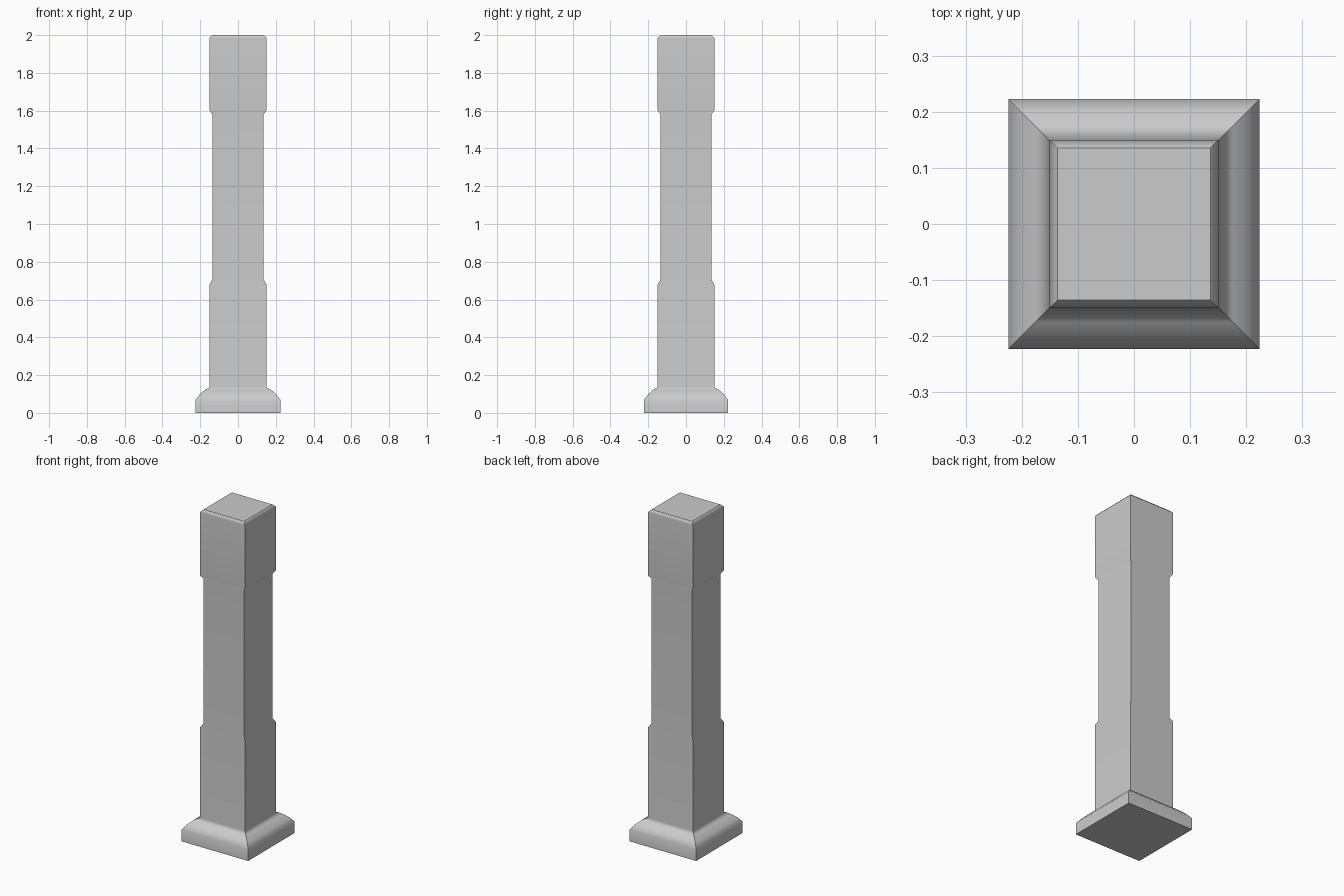
import bpy
import bmesh

default_cube = bpy.data.objects.get("Cube")
if default_cube:
    bpy.data.objects.remove(default_cube, do_unlink=True)

# Plain stone colour
stone = bpy.data.materials.new("stone_grey")
stone.use_nodes = True
colour = (0.6, 0.6, 0.6, 1)
stone.diffuse_color = colour
stone.node_tree.nodes["Principled BSDF"].inputs["Base Color"].default_value = colour

# Post profile as (half width, height): moulded foot, lower block, shaft, upper block
WIDE, NARROW = 0.151, 0.136
profile = [
    (0.224, 0), (0.224, 0.07), (0.202, 0.098), (0.176, 0.122), (WIDE, 0.135),
    (WIDE, 0.68), (NARROW, 0.705),
    (NARROW, 1.58), (WIDE, 1.602),
    (WIDE, 1.985), (NARROW, 2.0),
]
CORNERS = [(-1, -1), (1, -1), (1, 1), (-1, 1)]

# Square rings joined into one mitred body
bm = bmesh.new()
rings = [[bm.verts.new((sx * half, sy * half * 0.994, z)) for sx, sy in CORNERS]
         for half, z in profile]
for low, high in zip(rings, rings[1:]):
    for i in range(4):
        j = (i + 1) % 4
        bm.faces.new((low[i], low[j], high[j], high[i]))
        bm.edges.get((low[i], high[i])).smooth = False

# Flat end caps with crisp rims
for ring in (rings[0][::-1], rings[-1]):
    cap = bm.faces.new(ring)
    for edge in cap.edges:
        edge.smooth = False
for face in bm.faces:
    face.smooth = True
bmesh.ops.recalc_face_normals(bm, faces=bm.faces)

mesh = bpy.data.meshes.new("square_post")
bm.to_mesh(mesh)
bm.free()
mesh.materials.append(stone)
post = bpy.data.objects.new("square_post", mesh)
bpy.context.collection.objects.link(post)

# Large faces keep flat shading while the foot moulding stays soft
normals = post.modifiers.new("soft_moulding", 'WEIGHTED_NORMAL')
normals.keep_sharp = True
